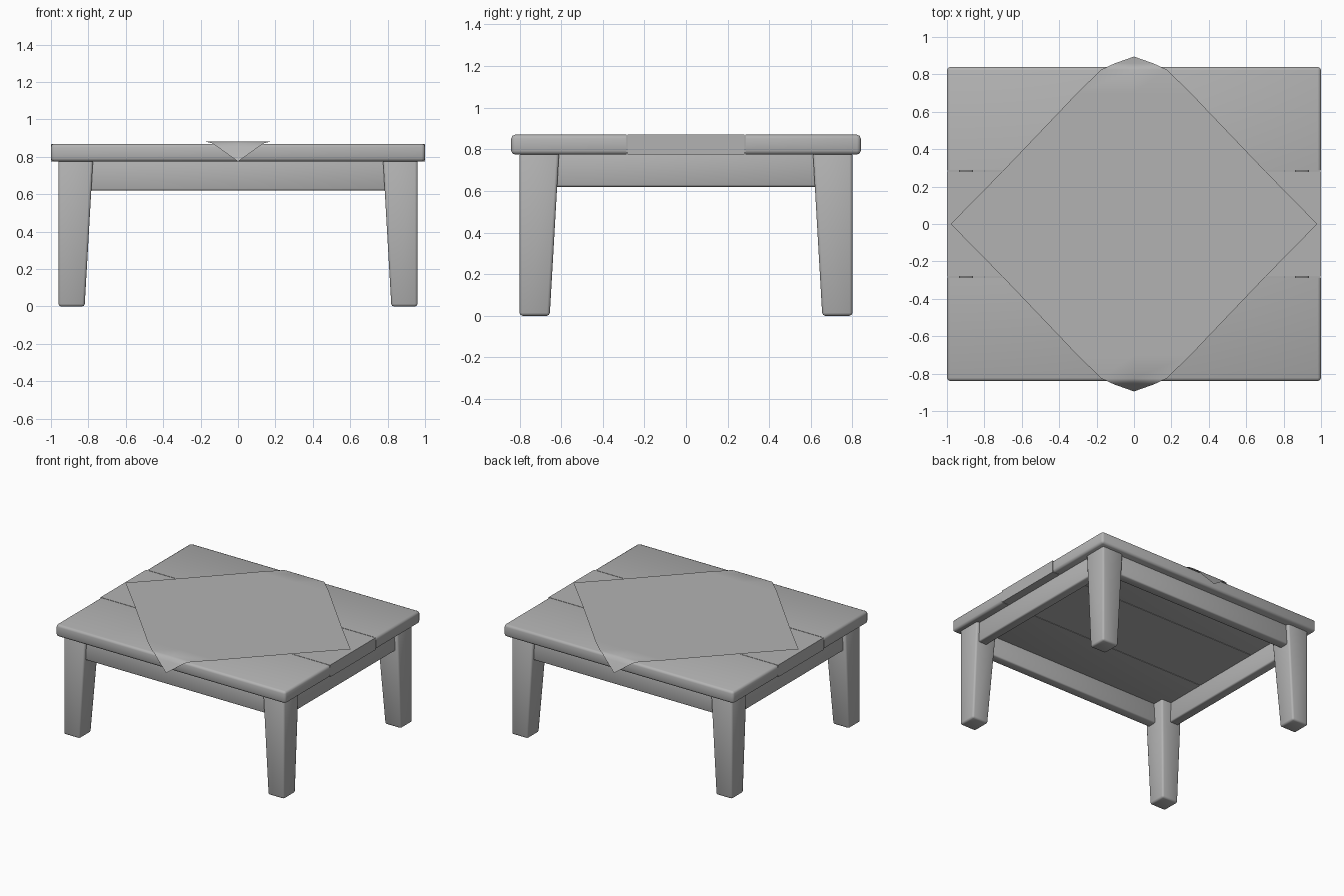
import bpy, bmesh, math

if "Cube" in bpy.data.objects:
    bpy.data.objects.remove(bpy.data.objects["Cube"])

grey = bpy.data.materials.new("plain_grey")
grey.diffuse_color = (0.45, 0.45, 0.45, 1)
grey.use_nodes = True
grey.node_tree.nodes["Principled BSDF"].inputs["Base Color"].default_value = grey.diffuse_color


def finish(bm, name, smooth=True):
    bmesh.ops.recalc_face_normals(bm, faces=bm.faces)
    mesh = bpy.data.meshes.new(name)
    bm.to_mesh(mesh)
    bm.free()
    obj = bpy.data.objects.new(name, mesh)
    bpy.context.collection.objects.link(obj)
    mesh.materials.append(grey)
    if smooth:
        bpy.ops.object.select_all(action='DESELECT')
        bpy.context.view_layer.objects.active = obj
        obj.select_set(True)
        bpy.ops.object.shade_smooth_by_angle(angle=math.radians(50))
    return obj


def block(x0, x1, y0, y1, z0, z1):
    """Box between two corners."""
    bm = bmesh.new()
    bmesh.ops.create_cube(bm, size=1)
    for v in bm.verts:
        v.co = (x1 if v.co.x > 0 else x0,
                y1 if v.co.y > 0 else y0,
                z1 if v.co.z > 0 else z0)
    return bm


def bevel(bm, width, pick=lambda e: True, segments=2):
    bmesh.ops.bevel(bm, geom=[e for e in bm.edges if pick(e)], offset=width,
                    segments=segments, profile=0.5, affect='EDGES')


TOP, UNDER = 0.87, 0.775

# Tabletop planks: rounded outside edges, crisp edges along the seams
for name, y0, y1 in (("front_plank", -0.84, -0.286),
                     ("middle_plank", -0.282, 0.282),
                     ("back_plank", 0.286, 0.84)):
    bm = block(-1, 1, y0, y1, UNDER, TOP)

    def outer(e):
        return not all(abs(v.co.y) < 0.3 for v in e.verts)
    bevel(bm, 0.018, outer)
    finish(bm, name)

# Legs: outer faces upright, inner faces tapering towards the floor
for sx, side in ((-1, "left"), (1, "right")):
    for sy, end in ((-1, "front"), (1, "back")):
        bm = block(0.775, 0.96, 0.61, 0.80, 0, UNDER + 0.01)
        for v in bm.verts:
            if v.co.z < 0.1:
                v.co.x = max(v.co.x, 0.82)
                v.co.y = max(v.co.y, 0.655)
        bevel(bm, 0.014)
        for v in bm.verts:
            v.co.x *= sx
            v.co.y *= sy
        finish(bm, f"{end}_{side}_leg")

# Aprons between the legs
for s, end, side in ((-1, "front", "left"), (1, "back", "right")):
    y0, y1 = sorted((s * 0.70, s * 0.775))
    bm = block(-0.82, 0.82, y0, y1, 0.62, UNDER + 0.01)
    bevel(bm, 0.01)
    finish(bm, f"{end}_apron")
    x0, x1 = sorted((s * 0.86, s * 0.935))
    bm = block(x0, x1, -0.66, 0.66, 0.62, UNDER + 0.01)
    bevel(bm, 0.01)
    finish(bm, f"{side}_apron")

# Diamond cloth: rows of (y, half width, height), front and back tips hang down
half = [(0.0, 0.98, 0.882), (0.29, 0.695, 0.882), (0.62, 0.38, 0.882),
        (0.70, 0.305, 0.882), (0.825, 0.175, 0.882), (0.842, 0.14, 0.873),
        (0.858, 0.105, 0.85), (0.895, 0.0, 0.775)]
rows = [(-y, w, z) for y, w, z in reversed(half[1:])] + half
bm = bmesh.new()
strips = []
for y, w, z in rows:
    xs = (-w, 0, w) if w else (0,)
    strips.append([bm.verts.new((x, y, z)) for x in xs])
for a, b in zip(strips, strips[1:]):
    for i in (0, 1):
        left = a[i:i + 2] if len(a) == 3 else a
        right = b[i:i + 2] if len(b) == 3 else b
        bm.faces.new(left + right[::-1])
for f in bm.faces:
    f.normal_update()
cloth = finish(bm, "diamond_cloth")
if cloth.data.polygons[len(cloth.data.polygons) // 2].normal.z < 0:
    cloth.data.flip_normals()
